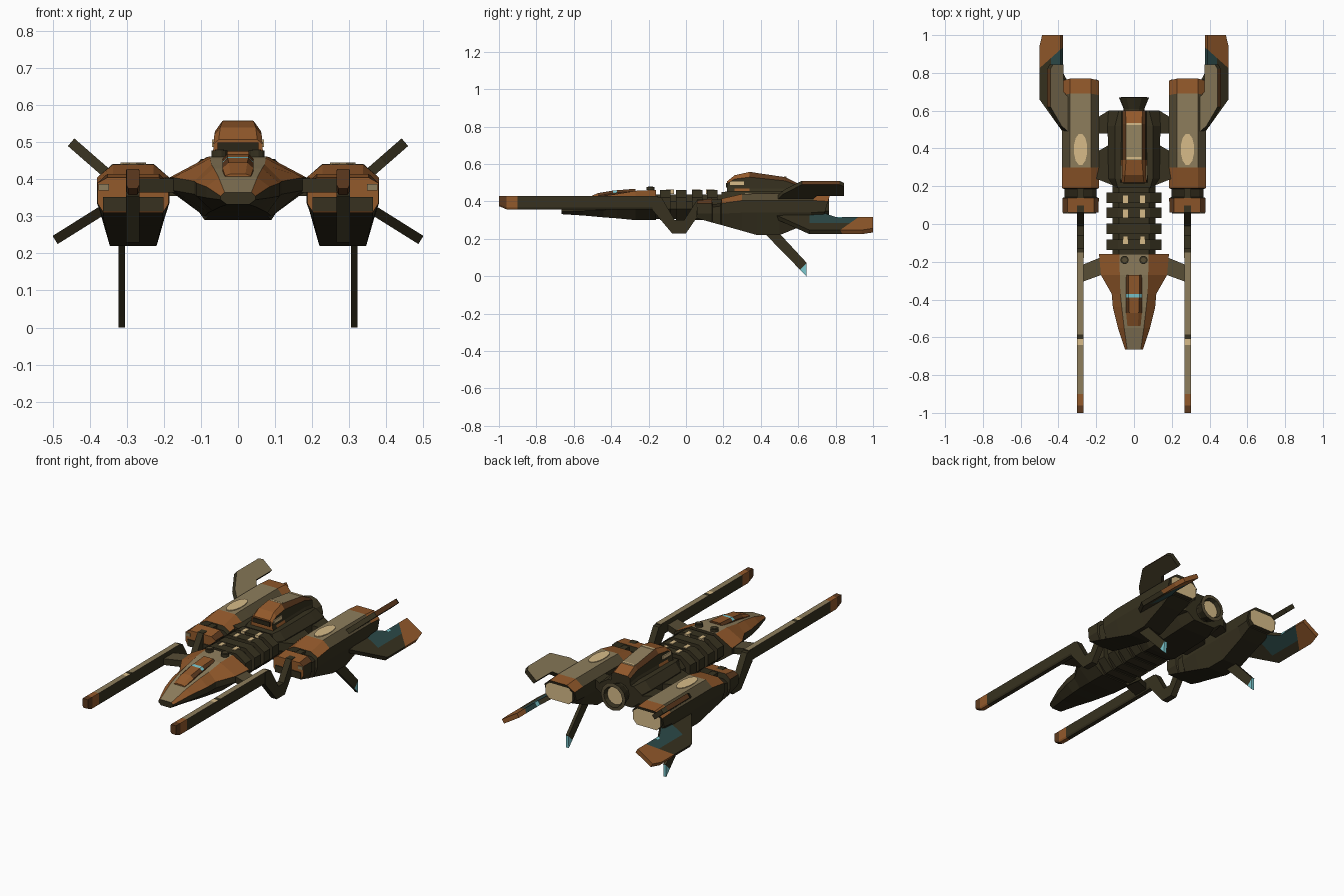
import bpy, bmesh, math
from mathutils import Vector

if "Cube" in bpy.data.objects:
    bpy.data.objects.remove(bpy.data.objects["Cube"])

# Flat colours
COL = {
    "olive_dark": (.038, .031, .014), "rust_orange": (.29, .100, .024), "tan": (.27, .208, .108),
    "cream": (.68, .50, .25), "teal": (.026, .068, .066), "cyan_light": (.20, .58, .62),
    "drab": (.095, .074, .036), "near_black": (.024, .019, .009), "dark_rust": (.11, .042, .013),
}
NAMES = list(COL)
OLIVE, ORANGE, TAN, CREAM, TEAL, CYAN, DRAB, BLACK, RUST = range(9)
MATS = []
for n, c in COL.items():
    m = bpy.data.materials.new(n)
    m.diffuse_color = (*c, 1)
    m.use_nodes = True
    m.node_tree.nodes["Principled BSDF"].inputs["Base Color"].default_value = m.diffuse_color
    MATS.append(m)


def finish(name, bm, rule):
    """Colour faces by rule(centre, normal) or a fixed index, and make the object."""
    bmesh.ops.recalc_face_normals(bm, faces=bm.faces[:])
    bm.normal_update()
    for f in bm.faces:
        f.material_index = rule(f.calc_center_median(), f.normal) if callable(rule) else rule
    me = bpy.data.meshes.new(name)
    bm.to_mesh(me)
    bm.free()
    for m in MATS:
        me.materials.append(m)
    ob = bpy.data.objects.new(name, me)
    bpy.context.collection.objects.link(ob)
    return ob


def loft(name, stations, rule, cx=0):
    """Eight-sided hull: stations (y, top/mid/bottom half width, top/shoulder/lower/bottom z, rear slant)."""
    bm = bmesh.new()
    rings = []
    for y, a, b, c, zt, zs, zl, zb, *sl in stations:
        k = sl[0] if sl else 0
        sec = [(a, zt), (b, zs), (b, zl), (c, zb), (-c, zb), (-b, zl), (-b, zs), (-a, zt)]
        rings.append([bm.verts.new((cx + x, y + k * (z - zt), z)) for x, z in sec])
    for r, q in zip(rings, rings[1:]):
        for i in range(8):
            j = (i + 1) % 8
            bm.faces.new((r[i], r[j], q[j], q[i]))
    bm.faces.new(rings[0])
    bm.faces.new(rings[-1])
    return finish(name, bm, rule)


def prism(name, pts, off, rule, cuts=()):
    """Flat polygon pushed along off; cuts (point, normal) split faces for colour."""
    bm = bmesh.new()
    f = bm.faces.new([bm.verts.new(p) for p in pts])
    ex = bmesh.ops.extrude_face_region(bm, geom=[f])["geom"]
    bmesh.ops.translate(bm, verts=[v for v in ex if isinstance(v, bmesh.types.BMVert)], vec=off)
    for co, no in cuts:
        bmesh.ops.bisect_plane(bm, geom=bm.verts[:] + bm.edges[:] + bm.faces[:], plane_co=co, plane_no=no)
    return finish(name, bm, rule)


def box(name, x0, x1, y0, y1, z0, z1, rule):
    return prism(name, [(x0, y0, z0), (x1, y0, z0), (x1, y1, z0), (x0, y1, z0)], (0, 0, z1 - z0), rule)


def disc(name, x, y, z, rx, ry, h, rule, n=12):
    ring = [(x + rx * math.cos(2 * math.pi * (i + .5) / n), y + ry * math.sin(2 * math.pi * (i + .5) / n), z)
            for i in range(n)]
    return prism(name, ring, (0, 0, h), rule)


# Nose and collar
def nose_rule(c, n):
    if n.z > .15 and c.z > .35:
        return TAN if abs(c.x) < .03 else ORANGE
    return BLACK if n.z < -.8 else OLIVE


loft("nose", [
    (-.665, .036, .047, .03, .365, .355, .345, .332),
    (-.55, .052, .085, .05, .405, .38, .35, .325),
    (-.44, .065, .112, .07, .43, .39, .355, .315),
    (-.37, .072, .118, .08, .44, .395, .36, .31),
    (-.27, .075, .175, .09, .457, .405, .37, .30),
    (-.16, .078, .185, .09, .462, .405, .37, .30)], nose_rule)
# Raised canopy with a light band
loft("canopy", [
    (-.54, .02, .035, .035, .415, .41, .40, .39), (-.47, .025, .042, .042, .445, .43, .41, .40),
    (-.39, .028, .042, .042, .458, .445, .42, .41), (-.37, .028, .042, .042, .460, .447, .42, .41),
    (-.27, .03, .042, .042, .468, .455, .43, .42)],
    lambda c, n: CYAN if -.39 < c.y < -.37 and n.z > .1 else (ORANGE if n.z > .9 or c.y < -.46 else RUST))
for s in (-1, 1):
    disc("collar_vent", s * .05, -.19, .46, .022, .022, .018, OLIVE)
    disc("collar_vent_core", s * .05, -.19, .478, .013, .013, .003, DRAB)

# Ribbed middle and rear body
loft("mid_body", [(-.16, .08, .115, .075, .438, .40, .36, .305), (.22, .08, .115, .075, .438, .40, .36, .305)],
     lambda c, n: BLACK if n.z < -.5 else OLIVE)
for y in (-.11, -.025, .06, .14):
    loft("rib", [(y - .028, .085, .145, .085, .46, .42, .36, .30), (y + .028, .085, .145, .085, .46, .42, .36, .30)],
         OLIVE)
for y in (-.085, .055, .13):
    for s in (-1, 1):
        box("rib_light", s * .045 - .012, s * .045 + .012, y - .022, y + .022, .44, .464, CREAM)
loft("rear_body", [
    (.19, .085, .10, .08, .45, .41, .36, .30), (.24, .10, .135, .09, .455, .41, .36, .29),
    (.52, .10, .14, .09, .455, .41, .36, .30), (.60, .08, .135, .07, .445, .41, .37, .32)],
    lambda c, n: BLACK if n.z < -.8 else OLIVE)


# Dorsal housing
def dorsal_rule(c, n):
    if n.z > .8:
        return TAN if .34 < c.y < .53 else ORANGE
    if n.y < -.3 or (c.y < .34 and n.z > .3):
        return ORANGE
    return RUST if n.z > .4 else OLIVE


loft("dorsal_housing", [
    (.22, .052, .066, .075, .508, .495, .485, .44), (.26, .048, .064, .075, .54, .52, .47, .44),
    (.34, .042, .062, .075, .558, .53, .47, .44), (.53, .042, .06, .07, .53, .51, .47, .44),
    (.60, .045, .06, .07, .495, .485, .46, .43)], dorsal_rule)
box("dorsal_intake", -.055, .055, .213, .225, .475, .50, BLACK)
for s in (-1, 1):
    box("dorsal_lamp", s * .066 - .004, s * .066 + .004, .235, .31, .488, .508, CREAM)
for y, z in ((.35, .5555), (.53, .5305)):
    box("dorsal_line", -.04, .04, y - .006, y + .006, z - .006, z + .003, CREAM)

# Centre nozzle with pale core
bm = bmesh.new()
rings = [[bm.verts.new((r * math.cos(math.pi * i / 6), y, .39 + r * math.sin(math.pi * i / 6))) for i in range(12)]
         for r, y in ((.055, .58), (.055, .61), (.08, .67), (.06, .672), (.052, .65))]
for r, q in zip(rings, rings[1:]):
    for i in range(12):
        bm.faces.new((r[i], r[(i + 1) % 12], q[(i + 1) % 12], q[i]))
bm.faces.new(rings[0])
bm.faces.new(rings[-1])
finish("centre_nozzle", bm, lambda c, n: CREAM if n.y > .99 and c.y < .66 else (DRAB if n.y > .5 else OLIVE))


# Rules for the side parts
def nacelle_rule(c, n):
    if n.y > .8:
        return OLIVE
    if .14 < c.y < .19 and c.z > .33:
        return BLACK if n.z > .3 else OLIVE
    if c.y < .14 and (n.z > .3 or n.y < -.8):
        return ORANGE if n.z > .9 or n.y < -.8 else RUST
    if n.z > .85:
        return ORANGE if c.y < .3 or c.y > .69 else TAN
    if n.z > .2:
        return ORANGE if c.y < .3 or c.y > .69 else DRAB
    return BLACK if n.z < -.7 else OLIVE


def gun_rule(c, n):
    if c.y < -.96:
        return RUST
    if c.y < -.9:
        return ORANGE
    if n.z > .3:
        return CREAM if -.64 < c.y < -.61 else OLIVE if -.61 < c.y < -.585 else TAN
    return OLIVE


def lower_fin_rule(c, n):
    x = abs(c.x)
    if .89 * x + c.y > 1.27:
        return ORANGE
    if n.z > .5 and x < .4 and .81 < c.y < .835:
        return CYAN
    return TEAL if x < .44 and c.y > .66 and abs(n.z) > .5 else OLIVE


def upper_fin_rule(c, n):
    return TAN if n.z > .7 else RUST if n.z > .55 and abs(n.y) < .2 else OLIVE


def fin(name, s, poly, root, tip, thick, rule, cuts=()):
    """Tilted plate: poly (span, y) laid along root -> tip in the x-z plane."""
    d = Vector((tip[0] - root[0], 0, tip[1] - root[1])).normalized()
    nrm = Vector((-d.z, 0, d.x)) * thick
    pts = [Vector((root[0], y, root[1])) + d * t - nrm / 2 for t, y in poly]
    prism(name, [(s * p.x, p.y, p.z) for p in pts], (s * nrm.x, 0, nrm.z), rule, cuts)


for s, side in ((-1, "left"), (1, "right")):
    cx = s * .283
    # Engine nacelle
    loft(side + "_nacelle", [
        (.06, .07, .096, .08, .405, .39, .335, .31), (.138, .07, .0965, .08, .415, .39, .335, .288),
        (.142, .06, .085, .078, .385, .37, .335, .287), (.185, .06, .085, .075, .39, .375, .335, .275),
        (.19, .055, .0975, .075, .415, .39, .335, .274), (.30, .055, .0975, .068, .44, .405, .34, .243),
        (.38, .055, .0975, .063, .442, .405, .34, .22), (.50, .055, .0975, .063, .442, .405, .34, .22),
        (.69, .055, .0975, .065, .442, .405, .34, .285, .2), (.77, .055, .0975, .07, .435, .40, .345, .32, .3)],
        nacelle_rule, cx)
    zs = [(.055, .422), (.088, .398), (.088, .35), (.064, .325)]
    zs += [(-x, z) for x, z in reversed(zs)]
    prism(side + "_exhaust", [(cx + x, .735, z) for x, z in zs], (0, .03, 0), lambda c, n: CREAM if n.y > .5 else OLIVE)
    disc(side + "_nacelle_light", cx, .395, .441, .036, .085, .005, CREAM, 12)
    # Nacelle front panels
    box(side + "_front_panel", cx - .082, cx + .082, .055, .062, .313, .352, OLIVE)
    box(side + "_front_strip", s * .362 - .014, s * .362 + .014, .055, .062, .37, .388, TAN)

    # Long rail gun and its dropped bracket
    loft(side + "_rail_gun", [(y, .0165, .0175, .012, .428, .424, zl, zb) for y, zl, zb in (
        (-1.0, .385, .375), (-.96, .368, .358), (-.9, .368, .358), (-.64, .368, .358), (-.61, .368, .358),
        (-.585, .368, .358), (-.15, .368, .358))], gun_rule, s * .284)
    yz = [(-.18, .425), (-.13, .42), (-.06, .30), (-.01, .30), (.06, .41), (.2, .41), (.2, .31), (.055, .31),
          (0, .23), (-.075, .23), (-.18, .355)]
    prism(side + "_gun_bracket", [(s * .284 - .0185, y, z) for y, z in yz], (.037, 0, 0), OLIVE)
    # Collar strut to the gun
    prism(side + "_gun_strut", [(s * x, y, .365) for x, y in ((.16, -.17), (.16, -.265), (.27, -.305), (.27, -.215))],
          (0, 0, .037), lambda c, n: DRAB if n.z > .5 else OLIVE)
    # Body to nacelle links
    prism(side + "_rear_link", [(s * x, y, .355) for x, y in ((.1, .48), (.1, .6), (.135, .6), (.2, .56), (.2, .48))],
          (0, 0, .05), OLIVE)
    prism(side + "_front_link", [(s * x, y, .355) for x, y in ((.1, .2), (.1, .42), (.13, .42), (.2, .38), (.2, .24))],
          (0, 0, .05), OLIVE)

    # Upper and lower tail fins
    fin(side + "_upper_fin", s, [(-.03, .48), (.03, .52), (.107, .62), (.107, .82), (.09, .845), (.015, .845),
                                 (.015, .70), (-.03, .66)], (.37, .43), (.448, .498), .027, upper_fin_rule)
    fin(side + "_lower_fin", s, [(-.03, .42), (0, .48), (.152, .66), (.152, .94), (.135, 1.0), (.02, 1.0),
                                 (.02, .80), (-.03, .72)], (.365, .317), (.496, .235), .026, lower_fin_rule,
        [((0, y, 0), (0, 1, 0)) for y in (.66, .81, .835)] + [((0, 1.27, 0), (s * .89, 1, 0))]
        + [((s * x, 0, 0), (1, 0, 0)) for x in (.4, .44)])

    # Landing strut with pale tip
    prism(side + "_landing_strut", [(s * .314 - .009, y, z) for y, z in (
        (.40, .25), (.48, .25), (.645, .072), (.643, .0), (.615, .03))], (.018, 0, 0),
        lambda c, n: CYAN if c.z < .06 and c.y > .60 and n.y > -.4 else OLIVE, [((0, .625, .05), (0, 1, -1))])
